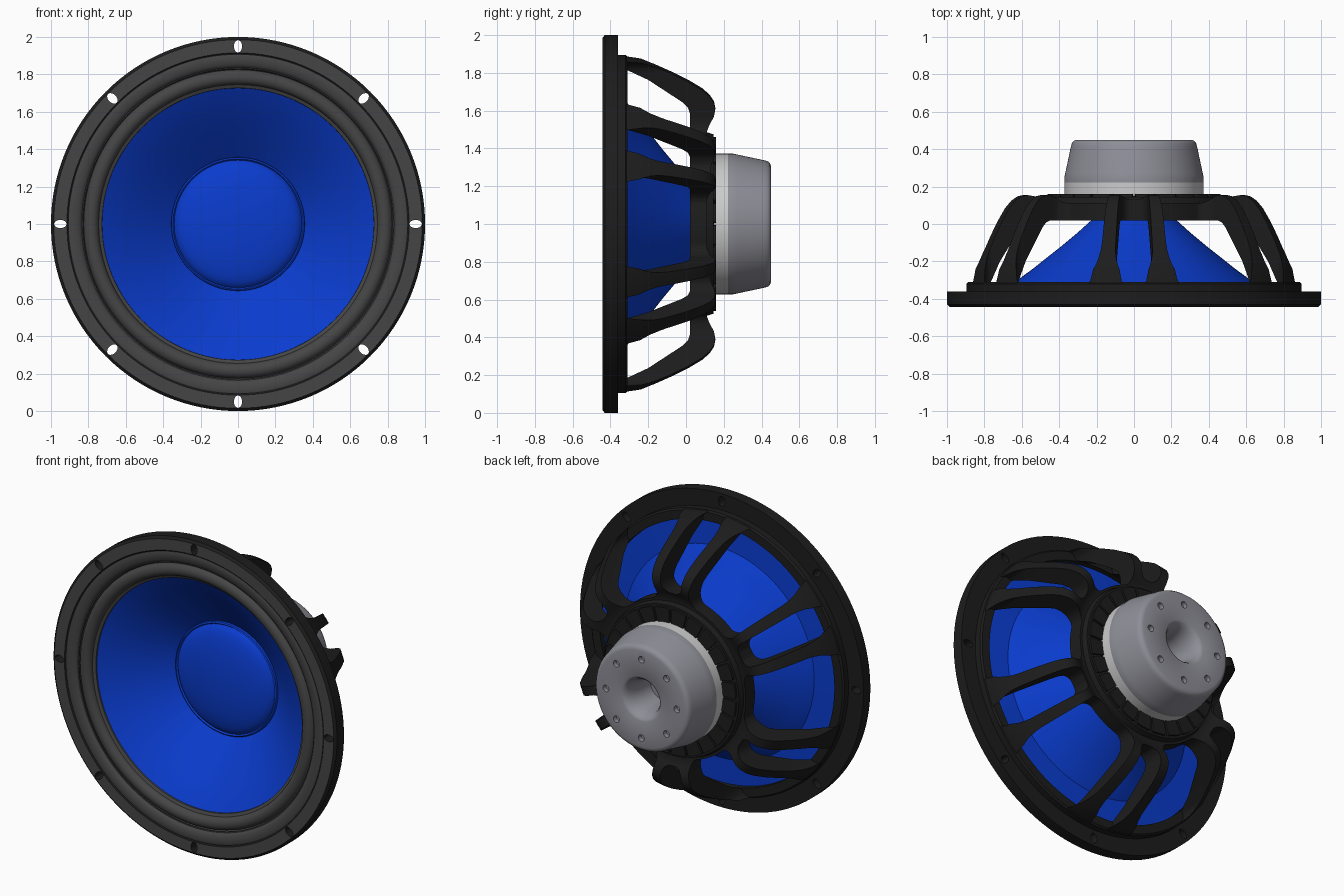
import bpy, bmesh, math

if "Cube" in bpy.data.objects:
    bpy.data.objects.remove(bpy.data.objects["Cube"])

CZ = 1.0      # height of the speaker axis (runs along y)


def material(name, rgb):
    m = bpy.data.materials.new(name)
    m.diffuse_color = (*rgb, 1)
    m.use_nodes = True
    m.node_tree.nodes["Principled BSDF"].inputs["Base Color"].default_value = m.diffuse_color
    return m


BLACK = material("black_metal", (0.012, 0.012, 0.012))
RUBBER = material("dark_rubber", (0.06, 0.06, 0.06))
BLUE = material("blue_cone", (0.003, 0.045, 0.62))
STEEL = material("grey_magnet", (0.27, 0.27, 0.31))
PLATE = material("light_plate", (0.6, 0.6, 0.6))


def finish(name, bm, mat=None):
    bmesh.ops.remove_doubles(bm, verts=bm.verts, dist=1e-5)
    bmesh.ops.recalc_face_normals(bm, faces=bm.faces)
    me = bpy.data.meshes.new(name)
    bm.to_mesh(me)
    bm.free()
    ob = bpy.data.objects.new(name, me)
    bpy.context.collection.objects.link(ob)
    if mat:
        me.materials.append(mat)
    return ob


def smooth(ob, angle=35):
    bpy.ops.object.select_all(action='DESELECT')
    ob.select_set(True)
    bpy.context.view_layer.objects.active = ob
    bpy.ops.object.shade_smooth_by_angle(angle=math.radians(angle))


def lathe(name, profile, mat, closed=True, steps=128):
    """Spin (radius, y) points about the speaker axis."""
    bm = bmesh.new()
    rings = []
    for i in range(steps):
        a = 2 * math.pi * i / steps
        rings.append([bm.verts.new((r * math.cos(a), y, CZ + r * math.sin(a)))
                      for r, y in profile])
    n = len(profile)
    for i in range(steps):
        p, q = rings[i], rings[(i + 1) % steps]
        for j in range(n if closed else n - 1):
            k = (j + 1) % n
            if profile[j][0] == 0 and profile[k][0] == 0:
                continue
            bm.faces.new((p[j], p[k], q[k], q[j]))
    ob = finish(name, bm, mat)
    smooth(ob)
    return ob


def prism(bm, outline, y0, y1):
    """Extrude an (x, z) outline from y0 to y1."""
    a = [bm.verts.new((x, y0, z)) for x, z in outline]
    b = [bm.verts.new((x, y1, z)) for x, z in outline]
    bm.faces.new(a)
    bm.faces.new(b[::-1])
    for i in range(len(a)):
        j = (i + 1) % len(a)
        bm.faces.new((a[i], b[i], b[j], a[j]))


def sector(mid, half, r0, r1, c):
    """Ring sector with rounded corners; mid and half angle in degrees."""
    rm, rc = (r0 + r1) / 2, (r1 - r0) / 2
    w = math.radians(half) * rm
    pts = []
    for k, (su, sv) in enumerate(((1, 1), (-1, 1), (-1, -1), (1, -1))):
        for i in range(7):
            t = math.pi / 2 * (k + i / 6)
            pts.append((su * (w - c) + c * math.cos(t), sv * (rc - c) + c * math.sin(t)))
        if sv > 0 and su > 0:      # subdivide outer arc
            pts += [((w - c) * (1 - i / 4), rc) for i in range(1, 8)]
        if sv < 0 and su < 0:      # subdivide inner arc
            pts += [((w - c) * (i / 4 - 1), -rc) for i in range(1, 8)]
    out = []
    for u, v in pts:
        a, r = math.radians(mid) - u / rm, rm + v
        out.append((r * math.cos(a), CZ + r * math.sin(a)))
    return out


def oval(angle, r, half_len, half_wid, n=20):
    """Radially stretched hole outline."""
    a = math.radians(angle)
    out = []
    for i in range(n):
        t = 2 * math.pi * i / n
        d, e = r + half_len * math.cos(t), half_wid * math.sin(t)
        out.append((d * math.cos(a) - e * math.sin(a), CZ + d * math.sin(a) + e * math.cos(a)))
    return out


def cut(ob, outlines, y0, y1):
    bm = bmesh.new()
    for o in outlines:
        prism(bm, o, y0, y1)
    cutter = finish("cutter", bm)
    cutter.hide_render = True
    mod = ob.modifiers.new("cut", 'BOOLEAN')
    mod.operation, mod.solver, mod.object = 'DIFFERENCE', 'EXACT', cutter
    bpy.context.view_layer.objects.active = ob
    bpy.ops.object.modifier_apply(modifier=mod.name)
    bpy.data.objects.remove(cutter)
    smooth(ob)


# Mounting flange with eight slotted holes and a rubber-coloured front
flange = lathe("mounting_flange", [
    (1.0, -.43), (.985, -.443), (.915, -.443), (.908, -.436), (.83, -.42), (.83, -.31),
    (.885, -.31), (.895, -.32), (.895, -.36), (1.0, -.36)], BLACK)
cut(flange, [oval(45 * i, .95, .033, .022) for i in range(8)], -.6, 0)
flange.data.materials.append(RUBBER)
for f in flange.data.polygons:
    if f.normal.y < -.9 and f.center.y < -.4:
        f.material_index = 1

# Basket: curved shell, cut into six pairs of legs
basket = lathe("basket", [
    (.89, -.315), (.88, -.24), (.85, -.16), (.81, -.07), (.77, .01), (.725, .085), (.69, .125),
    (.655, .148), (.62, .155), (.58, .148), (.54, .125), (.51, .112), (.485, .112),
    (.475, .145), (.36, .15),
    (.36, .02), (.60, .02), (.63, .01), (.66, -.02), (.72, -.11), (.78, -.20), (.835, -.315)], BLACK)
windows = [sector(60 * i, 18, .50, .897, .075) for i in range(6)]
slots = [sector(60 * i + 30, 6.8, .55, .897, .065) for i in range(6)]
cut(basket, windows + slots, -.6, .6)

# Raised pads around the back of the basket ring
bm = bmesh.new()
for i in range(24):
    prism(bm, sector(15 * i + 7.5, 6.5, .365, .462, .008), .12, .16)
smooth(finish("ring_pads", bm, BLACK))

# Rubber surround with half roll
roll = [(.785 + .04 * math.cos(t), -.402 - .036 * math.sin(t))
        for t in (math.pi * i / 12 for i in range(13))]
lathe("surround", [(.907, -.40), (.907, -.438), (.9, -.441), (.855, -.438), (.838, -.425)]
      + roll + [(.727, -.394), (.725, -.37), (.85, -.365)], RUBBER)

# Paper cone, with its flat rear lip
lathe("cone", [
    (.735, -.39), (.67, -.35), (.6, -.299), (.53, -.246), (.46, -.189), (.39, -.133), (.3, -.058),
    (.2, .03), (.2, .045), (.3, -.045), (.39, -.12), (.46, -.175), (.53, -.231), (.6, -.283),
    (.64, -.31), (.67, -.335), (.85, -.345), (.85, -.358), (.75, -.375)], BLUE)

# Dust cap dome with a small rim
dome = [(.338 * math.sin(t), -.125 - .07 * (math.cos(t) - math.cos(1.45)))
        for t in (1.45 * (1 - i / 10) for i in range(11))]
dome[-1] = (0, dome[-1][1])
lathe("dust_cap", [(.358, -.095), (.356, -.122), (.348, -.127), (.341, -.118)] + dome, BLUE, closed=False)

# Voice coil and spider inside the basket
lathe("voice_coil", [(.2, .02), (.2, .16), (.19, .16), (.19, .02)], BLACK, steps=64)
lathe("spider", [(.2 + .02 * i, .065 + .012 * (-1) ** i) for i in range(11)], BLACK, closed=False, steps=64)

# Motor: light top plate and tapered magnet cover with vent and holes
lathe("top_plate", [(0, .14), (.372, .14), (.372, .222), (0, .222)], PLATE)
magnet = lathe("magnet", [
    (0, .222), (.372, .222), (.372, .25), (.368, .27), (.337, .415), (.332, .433), (.322, .445),
    (.305, .45), (.142, .45), (.128, .443), (.112, .42), (.098, .38), (.088, .32), (.085, .235),
    (0, .235)], STEEL)
cut(magnet, [oval(45 * i, .25, .021, .021, 16) for i in range(8)], .42, .6)
